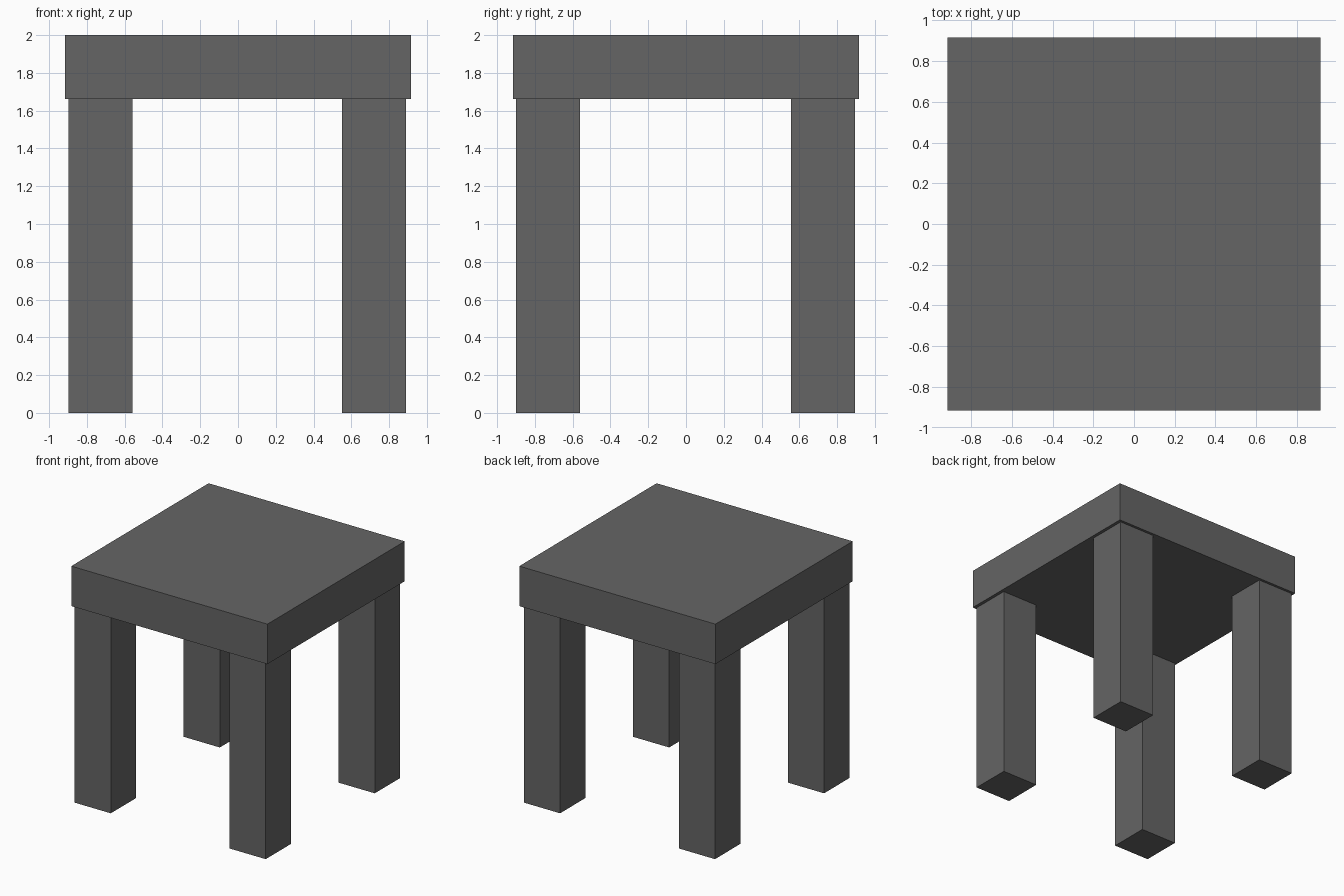
import bpy

if "Cube" in bpy.data.objects:
    bpy.data.objects.remove(bpy.data.objects["Cube"])

grey = bpy.data.materials.new("dark grey")
grey.diffuse_color = (0.13, 0.13, 0.13, 1)
grey.use_nodes = True
grey.node_tree.nodes["Principled BSDF"].inputs["Base Color"].default_value = grey.diffuse_color


def box(name, low, high):
    """Axis-aligned box between two corners."""
    bpy.ops.mesh.primitive_cube_add(size=1)
    ob = bpy.context.object
    ob.name = name
    ob.location = [(a + b) / 2 for a, b in zip(low, high)]
    ob.scale = [b - a for a, b in zip(low, high)]
    bpy.ops.object.transform_apply(location=True, rotation=False, scale=True)
    ob.data.materials.append(grey)
    return ob


SEAT_HALF, SEAT_BOTTOM, HEIGHT = 0.917, 1.662, 2.0
LEG = 0.339

# Thick square seat
box("seat", (-SEAT_HALF, -SEAT_HALF, SEAT_BOTTOM), (SEAT_HALF, SEAT_HALF, HEIGHT))

# Four square legs, set slightly in from the seat edge
for side, x in (("left", -0.898), ("right", 0.551)):
    for end, y in (("front", -0.901), ("back", 0.556)):
        box(f"{end}_{side}_leg", (x, y, 0), (x + LEG, y + LEG, SEAT_BOTTOM))
